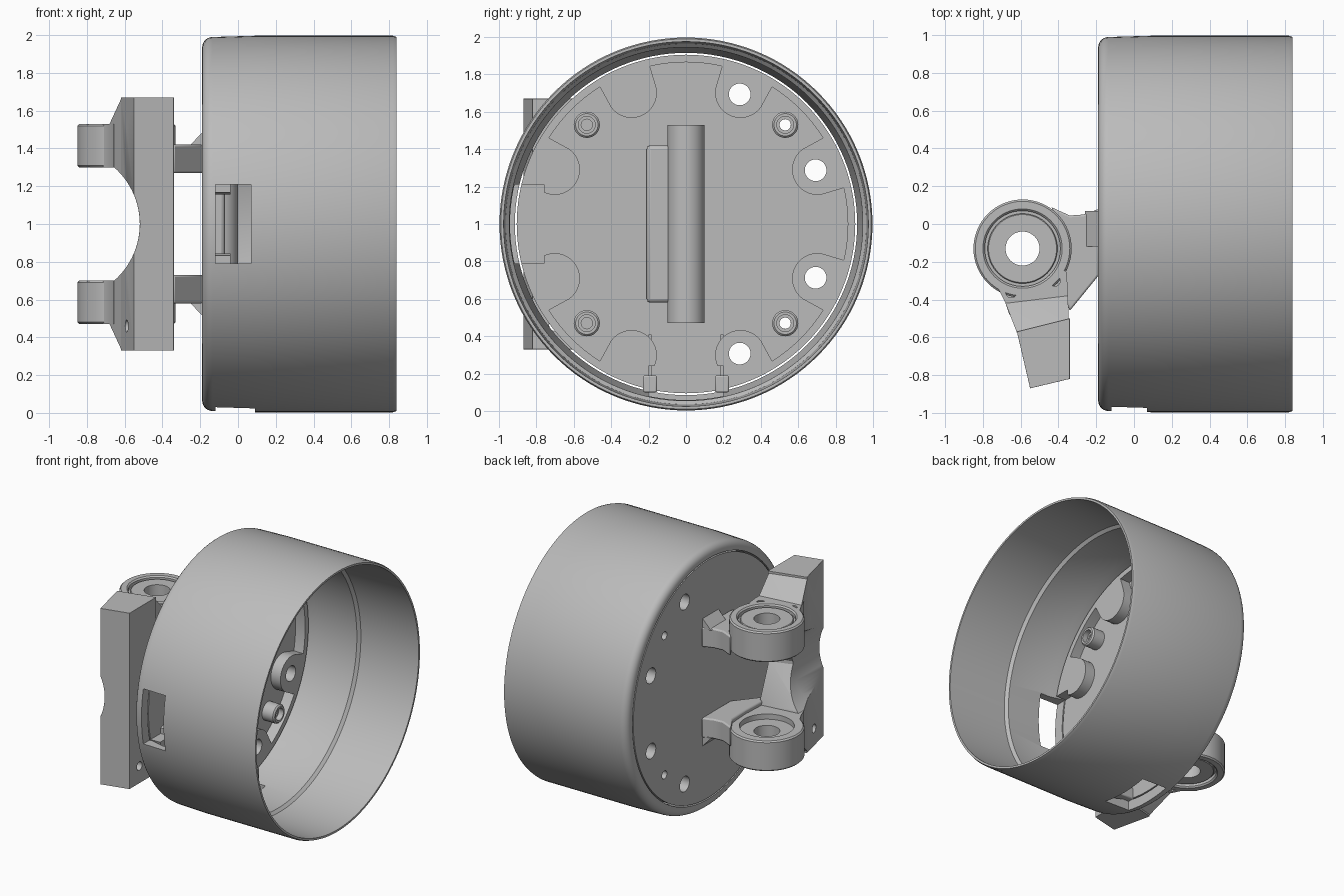
import bpy, bmesh, math
from mathutils import Matrix, Vector

old = bpy.data.objects.get("Cube")
if old:
    bpy.data.objects.remove(old)

grey = bpy.data.materials.new("plain grey")
grey.use_nodes = True
grey.diffuse_color = (0.5, 0.5, 0.5, 1)
grey.node_tree.nodes["Principled BSDF"].inputs["Base Color"].default_value = (0.5, 0.5, 0.5, 1)

TO_X = Matrix(((0, 0, 1), (1, 0, 0), (0, 1, 0))).to_4x4()   # local z becomes x
CUP = Matrix.Translation((0, 0, 1)) @ TO_X                  # cup axis frame


def finish(name, bm, matrix=None):
    if matrix is not None:
        bm.transform(matrix)
    bmesh.ops.recalc_face_normals(bm, faces=bm.faces)
    me = bpy.data.meshes.new(name)
    bm.to_mesh(me)
    bm.free()
    me.materials.append(grey)
    ob = bpy.data.objects.new(name, me)
    bpy.context.collection.objects.link(ob)
    return ob


def lathe(name, profile, matrix, steps=96):
    """Closed (radius, height) profile turned about local z."""
    bm = bmesh.new()
    rings = []
    for i in range(steps):
        a = math.tau * i / steps
        rings.append([bm.verts.new((r * math.cos(a), r * math.sin(a), h)) for r, h in profile])
    n = len(profile)
    for i in range(steps):
        a, b = rings[i], rings[(i + 1) % steps]
        for j in range(n):
            k = (j + 1) % n
            bm.faces.new((a[j], b[j], b[k], a[k]))
    return finish(name, bm, matrix)


def prism(name, pts, lo, hi, matrix=None):
    bm = bmesh.new()
    face = bm.faces.new([bm.verts.new((x, y, lo)) for x, y in pts])
    top = bmesh.ops.extrude_face_region(bm, geom=[face])["geom"]
    bmesh.ops.translate(bm, vec=(0, 0, hi - lo), verts=[v for v in top if isinstance(v, bmesh.types.BMVert)])
    return finish(name, bm, matrix)


def disc(name, x, y, r, lo, hi, matrix=None, steps=48):
    pts = [(x + r * math.cos(math.tau * i / steps), y + r * math.sin(math.tau * i / steps)) for i in range(steps)]
    return prism(name, pts, lo, hi, matrix)


def box(name, x, y, z):
    return prism(name, [(x[0], y[0]), (x[1], y[0]), (x[1], y[1]), (x[0], y[1])], *z)


def bake(ob):
    dg = bpy.context.evaluated_depsgraph_get()
    me = bpy.data.meshes.new_from_object(ob.evaluated_get(dg))
    ob.modifiers.clear()
    ob.data = me


def cut(ob, cutters):
    for c in cutters:
        m = ob.modifiers.new("cut", "BOOLEAN")
        m.operation, m.solver, m.object = "DIFFERENCE", "EXACT", c
    bake(ob)
    for c in cutters:
        bpy.data.objects.remove(c)


def bevel(ob, width):
    m = ob.modifiers.new("soft edges", "BEVEL")
    m.width, m.segments, m.limit_method = width, 2, "ANGLE"
    m.angle_limit = math.radians(40)


# Round shell: rounded closed edge, thin open rim, inner step
BACK, FLOOR, RING = -0.19, -0.12, -0.04
fillet = [(0.935 + 0.055 * math.sin(a), BACK + 0.055 - 0.055 * math.cos(a))
          for a in (math.pi / 2 * i / 6 for i in range(7))]
shell = lathe("shell", [(0.915, BACK)] + fillet + [(0.997, 0.1), (0.997, 0.82), (0.99, 0.84), (0.975, 0.84),
              (0.965, 0.36), (0.945, 0.34), (0.94, 0.0), (0.915, -0.1)], CUP, 128)


def ports():
    return [box("front_port", (-0.12, 0.07), (-1.1, -0.76), (0.79, 1.21)),
            box("bottom_port", (-0.12, 0.09), (-0.2, 0.2), (-0.1, 0.24))]


cut(shell, ports())

# Floor plate with a pocket that leaves raised lobes round the bolt holes
floor = disc("floor_plate", 0, 0, 0.905, BACK, RING, CUP, 128)
pocket = disc("pocket", 0, 0, 0.865, FLOOR, 0.2, CUP, 128)
bolts = [math.radians(22.5 + 45 * i) for i in range(8)]
lobes = []
for a in bolts:
    arc = [(0.76 + 0.135 * math.cos(t), 0.135 * math.sin(t))
           for t in (math.pi / 2 + math.pi * i / 16 for i in range(17))]
    lobes.append(prism("lobe", arc + [(1, -0.16), (1, 0.16)], -0.3, 0.3, CUP @ Matrix.Rotation(a, 4, "Z")))
cut(pocket, lobes)
screws = [math.radians(45 + 90 * i) for i in range(4)]
holes = [disc("hole", 0.75 * math.cos(a), 0.75 * math.sin(a), 0.058, -0.4, 0.3, CUP, 32) for a in bolts]
holes += [disc("hole", 0.75 * math.cos(a), 0.75 * math.sin(a), 0.03, -0.4, 0.3, CUP, 24) for a in screws]
cut(floor, [pocket] + ports() + holes)

# Screw bosses
for a in screws:
    lathe("screw_boss", [(0.03, FLOOR - 0.005), (0.07, FLOOR - 0.005), (0.07, -0.03), (0.06, -0.02),
                         (0.045, -0.02), (0.045, -0.06), (0.03, -0.06)],
          CUP @ Matrix.Translation((0.75 * math.cos(a), 0.75 * math.sin(a), 0)), 32)

# Hinge housing on the inner floor
disc("hinge_housing", FLOOR + 0.02, 0, 0.1, 0.47, 1.53)
cut(bpy.data.objects["hinge_housing"], [box("trim", (-0.5, -0.18), (-0.3, 0.3), (0.3, 1.7))])
bevel(box("housing_flange", (-0.17, -0.07), (-0.21, -0.05), (0.58, 1.42)), 0.02)

# Bottom connector guides
for s in (-1, 1):
    y = sorted((s * 0.155, s * 0.23))
    bevel(box("connector_guide", (-0.13, 0.02), y, (0.1, 0.19)), 0.008)
    y = sorted((s * 0.185, s * 0.2))
    box("channel_wall", (-0.13, -0.05), y, (0.18, 0.41))

# Mounting bracket: end plate
saddle = lambda: disc("saddle", -0.92, 1, 0.4, -2, 2,
                      Matrix(((1, 0, 0), (0, 0, 1), (0, 1, 0))).to_4x4(), 96)
plate = prism("bracket_plate", [(-0.62, -0.57), (-0.34, -0.5), (-0.34, -0.82), (-0.55, -0.87)], 0.33, 1.67)
along_x = [disc("hole", -0.70, z, 0.032, -1, 0, TO_X, 24) for z in (0.46, 1.54)]
along_x.append(disc("hole", -0.68, 1, 0.04, -1, -0.4, TO_X, 24))
cut(plate, [saddle()] + along_x)
bevel(plate, 0.014)

# Mirrored arms, eyes and links, lower and upper
PX, PY = -0.59, -0.13
for s, side in ((1, "upper"), (-1, "lower")):
    span = lambda lo, hi: sorted((1 + s * lo, 1 + s * hi))
    # Eye with a recessed bearing
    at = Matrix.Translation((PX, PY, 1)) @ Matrix.Diagonal((1, 1, s, 1))
    lathe(side + "_eye", [(0.09, 0.34), (0.19, 0.34), (0.19, 0.3), (0.25, 0.3), (0.26, 0.31), (0.26, 0.52),
                          (0.25, 0.53), (0.21, 0.53), (0.2, 0.52), (0.2, 0.495), (0.09, 0.495)], at, 64)
    lathe(side + "_bearing", [(0.09, 0.36), (0.185, 0.36), (0.185, 0.51), (0.18, 0.515), (0.09, 0.515)], at, 64)
    # Arm from the eye towards the plate
    arm = prism(side + "_arm", [(-0.8, -0.275), (-0.72, -0.34), (-0.68, -0.42), (-0.66, -0.48), (-0.35, -0.44),
                                (-0.35, -0.34), (-0.36, -0.24), (-0.45, -0.315), (-0.59, -0.36), (-0.72, -0.32)],
                *span(0.3, 0.53))
    cut(arm, [disc("hole", x, y, 0.03, *span(0.48, 0.6), None, 24) for x, y in ((-0.65, -0.36), (-0.42, -0.3))])
    # Flared web joining arm and plate
    bm = bmesh.new()
    for x, y, lo, hi in ((-0.68, -0.42, 0.3, 0.53), (-0.35, -0.38, 0.3, 0.53),
                         (-0.62, -0.575, 0.0, 0.66), (-0.345, -0.51, 0.0, 0.66)):
        for h in (lo, hi):
            bm.verts.new((x, y, 1 + s * h))
    bmesh.ops.convex_hull(bm, input=bm.verts)
    cut(finish(side + "_web", bm), [saddle()])
    # Link from the eye to the cup
    link = prism(side + "_link", [(-0.185, 0.08), (-0.27, 0.05), (-0.34, 0.045), (-0.44, 0.09), (-0.37, -0.03),
                                  (-0.36, -0.2), (-0.37, -0.38), (-0.34, -0.46), (-0.185, -0.27)],
                 *span(0.27, 0.42))
    bevel(link, 0.01)
    # Gusset against the cup
    prism(side + "_gusset", [(-0.26, 1 + s * 0.41), (-0.185, 1 + s * 0.41), (-0.185, 1 + s * 0.49)],
          -0.12, 0.07, Matrix(((1, 0, 0), (0, 0, 1), (0, 1, 0))).to_4x4())

# Smooth curved surfaces, keep hard edges
for ob in bpy.context.scene.objects:
    ob.select_set(ob.type == "MESH")
    if ob.type == "MESH":
        bpy.context.view_layer.objects.active = ob
bpy.ops.object.shade_smooth_by_angle(angle=math.radians(35))
